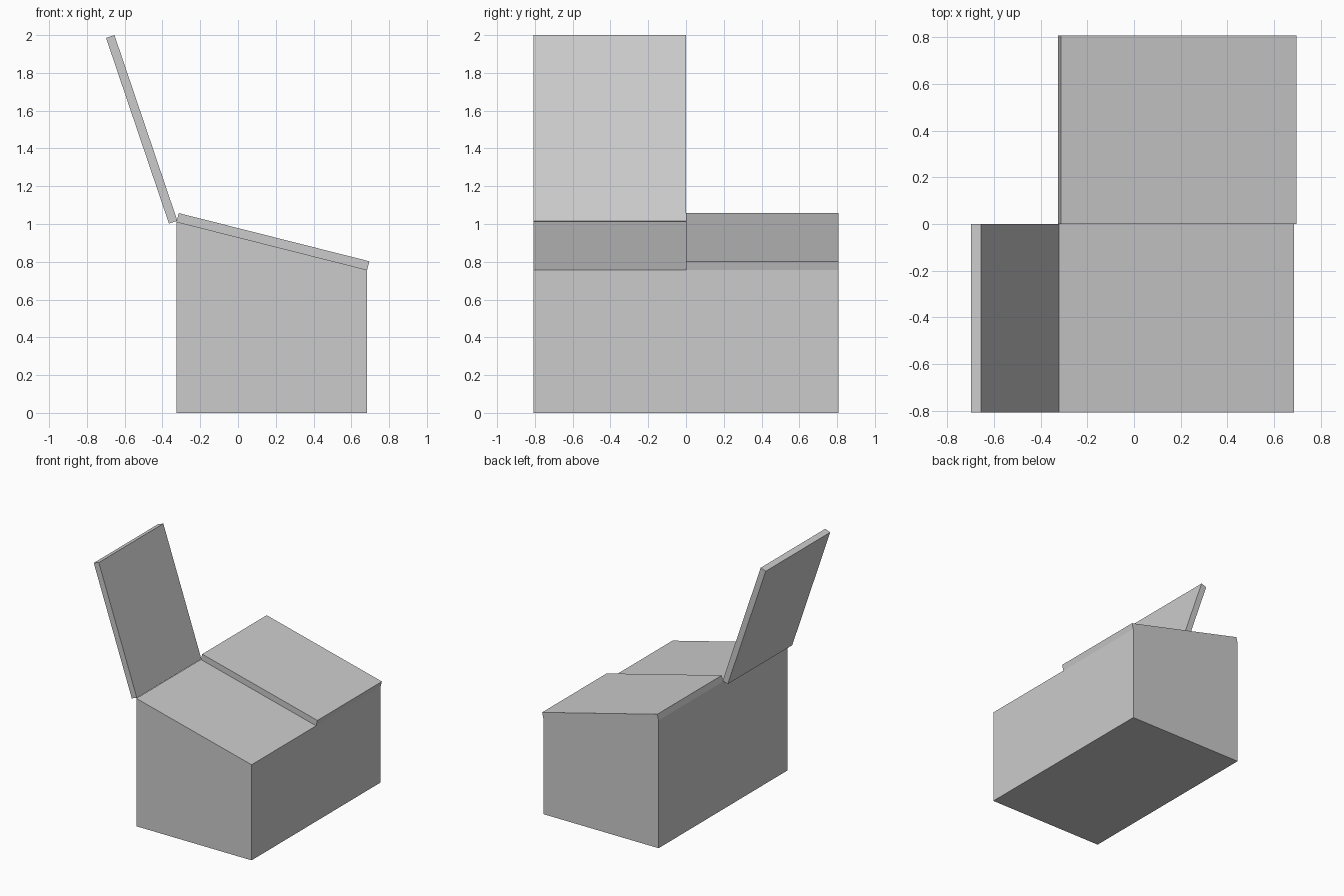
import bpy
import bmesh
from mathutils import Vector

# Remove the default cube
cube = bpy.data.objects.get("Cube")
if cube:
    bpy.data.objects.remove(cube, do_unlink=True)

# Single flat grey
GREY = (0.6, 0.6, 0.6, 1.0)
grey = bpy.data.materials.new("plain_grey")
grey.use_nodes = True
grey.diffuse_color = GREY
grey.node_tree.nodes["Principled BSDF"].inputs["Base Color"].default_value = GREY

HALF = 0.807     # half depth of the box
HINGE = Vector((-0.325, 1.012))
LOW_EDGE = Vector((0.684, 0.757))


def extrude_profile(name, profile, y0, y1):
    """Solid made by sweeping an x-z outline along y."""
    bm = bmesh.new()
    face = bm.faces.new([bm.verts.new((x, y0, z)) for x, z in profile])
    swept = bmesh.ops.extrude_face_region(bm, geom=[face])["geom"]
    moved = [v for v in swept if isinstance(v, bmesh.types.BMVert)]
    bmesh.ops.translate(bm, verts=moved, vec=(0, y1 - y0, 0))
    bmesh.ops.recalc_face_normals(bm, faces=bm.faces)
    mesh = bpy.data.meshes.new(name)
    bm.to_mesh(mesh)
    bm.free()
    mesh.materials.append(grey)
    obj = bpy.data.objects.new(name, mesh)
    bpy.context.collection.objects.link(obj)
    return obj


def lid(name, start, end, y0, y1, thickness=0.047):
    """Flat panel from start to end, thickened to its left side."""
    along = (end - start).normalized()
    up = Vector((-along.y, along.x)) * thickness
    return extrude_profile(name, [start, end, end + up, start + up], y0, y1)


# Box with a sloping top
extrude_profile("box_body", [(HINGE.x, 0), (LOW_EDGE.x, 0), LOW_EDGE, HINGE],
                -HALF, HALF)

# Closed lid on the back half, raised lid on the front half
lid("closed_lid", HINGE, LOW_EDGE, 0, HALF)
lid("open_lid", Vector((-0.321, 1.017)), Vector((-0.654, 2.0)), -HALF, 0)
